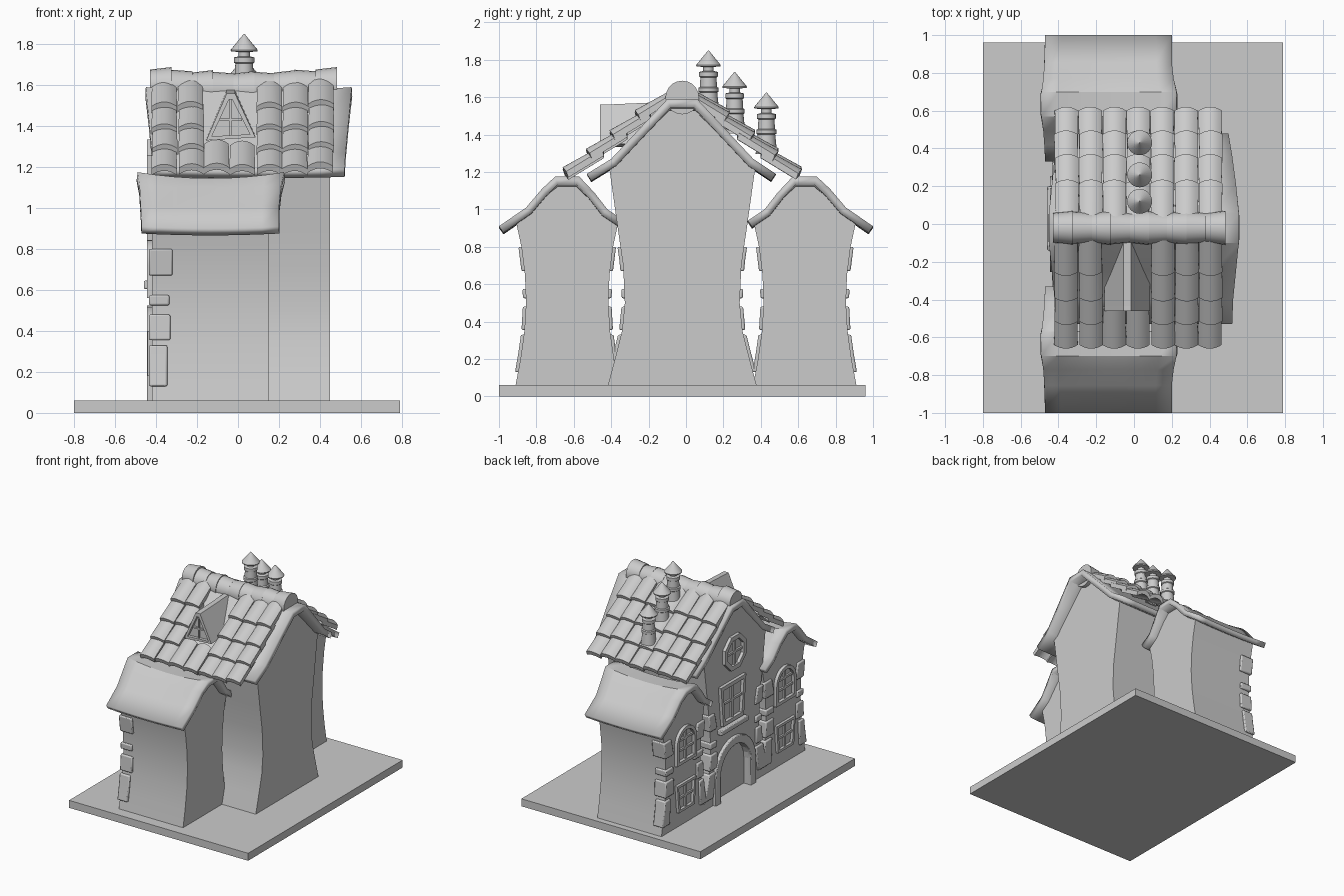
import bpy, bmesh, random
from math import sin, cos, pi, radians

if "Cube" in bpy.data.objects:
    bpy.data.objects.remove(bpy.data.objects["Cube"])
random.seed(4)
FX = -0.42                                   # facade plane (faces -x)


def make(name, verts, faces, recalc=True):
    me = bpy.data.meshes.new(name)
    me.from_pydata(verts, [], faces)
    if recalc:
        bm = bmesh.new()
        bm.from_mesh(me)
        bmesh.ops.recalc_face_normals(bm, faces=bm.faces)
        bm.to_mesh(me)
        bm.free()
    ob = bpy.data.objects.new(name, me)
    bpy.context.collection.objects.link(ob)
    return ob


def loft(name, rings):
    n = len(rings[0])
    faces = [tuple(range(n)), tuple(range((len(rings) - 1) * n, len(rings) * n))]
    for k in range(len(rings) - 1):
        for i in range(n):
            j = (i + 1) % n
            faces.append((k * n + i, k * n + j, k * n + n + j, k * n + n + i))
    return make(name, [p for r in rings for p in r], faces)


def prism(name, pts, x0, x1):
    return loft(name, [[(x, y, z) for y, z in pts] for x in (x0, x1)])


def bevel(ob, w):
    m = ob.modifiers.new("bevel", 'BEVEL')
    m.width, m.segments = w, 2
    m.limit_method = 'ANGLE'


def box(name, x0, x1, y0, y1, z0, z1):
    return prism(name, [(y0, z0), (y1, z0), (y1, z1), (y0, z1)], x0, x1)


def frame(name, outer, inner, x0, x1, closed=True):
    n = len(outer)
    v = [(x, *p) for x in (x0, x1) for ring in (outer, inner) for p in ring]
    f = []
    for i in range(n if closed else n - 1):
        j = (i + 1) % n
        for a, b in ((0, n), (n, 3 * n), (3 * n, 2 * n), (2 * n, 0)):
            f.append((a + i, a + j, b + j, b + i))
    if not closed:
        f += [(0, n, 3 * n, 2 * n), (n - 1, 2 * n - 1, 4 * n - 1, 3 * n - 1)]
    return make(name, v, f)


def half(table, z):
    for (z0, h0), (z1, h1) in zip(table, table[1:]):
        if z <= z1:
            return h0 + (h1 - h0) * (z - z0) / (z1 - z0)
    return table[-1][1]


# ground slab
box("base_slab", -0.80, 0.79, -1.0, 0.96, 0, 0.06)

# pinched walls, given as (height, half width)
WING = [(.05, .278), (.2, .25), (.35, .229), (.5, .22), (.65, .226), (.8, .245), (.94, .275)]
MAIN = [(.05, .40), (.2, .36), (.35, .322), (.5, .307), (.7, .316), (.9, .345), (1.05, .366), (1.22, .39)]


def walls(name, c, table, top, x1):
    t = table + top
    return prism(name, [(c + h, z) for z, h in t] + [(c - h, z) for z, h in reversed(t)], FX, x1)


main_wall = walls("main_walls", -0.02, MAIN, [(1.27, .32), (1.53, .085)], 0.45)
for side, c in (("front", -0.635), ("rear", 0.635)):
    walls(side + "_wing_walls", c, WING, [(.985, .20), (1.07, .13), (1.13, .06)], 0.15)


# kinked roof sheets: (y, z, x start, x end) from eave to eave
def sheet(name, prof, sag, thick):
    n, v, f = 8, [], []
    zm = max(p[1] for p in prof)
    for y, z, a, b in prof:
        for k in range(n + 1):
            t = k / n
            drop = sag * 4 * t * (1 - t) * (1 if z > zm - .03 else .3)
            v.append((a + (b - a) * t, y, z - drop))
    for i in range(len(prof) - 1):
        for k in range(n):
            a = i * (n + 1) + k
            f.append((a, a + 1, a + n + 2, a + n + 1))
    ob = make(name, v, f, False)
    m = ob.modifiers.new("thickness", 'SOLIDIFY')
    m.thickness, m.offset, m.use_even_offset = thick, -1, True


wing_roof = [(-1.0, .91, -.47, .20), (-.855, 1.01, -.475, .20), (-.77, 1.11, -.48, .21),
             (-.70, 1.175, -.49, .225), (-.57, 1.175, -.49, .225), (-.49, 1.09, -.48, .21),
             (-.42, 1.0, -.475, .20), (-.33, .94, -.47, .20)]
sheet("front_wing_roof", wing_roof, .03, .042)
sheet("rear_wing_roof", [(-y, z, a, b) for y, z, a, b in reversed(wing_roof)], .03, .042)
sheet("main_roof", [(-.53, 1.19, -.42, .52), (-.40, 1.27, -.42, .525), (-.25, 1.43, -.435, .54),
                    (-.10, 1.59, -.45, .555), (.06, 1.59, -.45, .555), (.21, 1.43, -.435, .54),
                    (.36, 1.27, -.42, .52), (.48, 1.19, -.42, .50)], .02, .045)


# curved overlapping roof tiles
def tile(name, x, w, side, d, lift):
    def line(q):
        return 1.63 - (q - .08) * .79
    rings = []
    for q, dz, ww in ((d, .012, w), (d - .19, -.022, w * .95)):
        arc = [(-1 + 2 * k / 8) for k in range(9)]
        z = line(q) + dz + lift
        up = [(x + a * ww / 2, -.02 + side * (q + .02 * (1 - a * a) * (q == d)), z - .022 * a * a) for a in arc]
        rings.append(up + [(px, py - side * .012, pz - .032) for px, py, pz in reversed(up)])
    loft(name, rings)


for side in (-1, 1):
    for col in range(7):
        lift = random.uniform(-.006, .012)
        for row, d in enumerate((.62, .495, .37, .235)):
            if side < 0 and col in (2, 3) and row > 0:
                continue                      # opening for the dormer
            tile("roof_tile", -.357 + .127 * col + random.uniform(-.004, .004), .125, side, d, lift)

# round ridge tiles, sagging in the middle
for i in range(9):
    x0 = -.43 + i * .101
    z = 1.578 + .02 * ((i - 4) / 4) ** 2
    r0, r1 = ((.078, .09), (.086, .078))[i % 2]
    loft("ridge_tile", [[(x, -.02 + r * cos(k * pi / 10), z + r * sin(k * pi / 10)) for k in range(20)]
                        for x, r in ((x0, r0), (x0 + .106, r1))])

# capped chimneys
CH = [(.002, 0), (.066, -.078), (.064, -.086), (.028, -.088), (.028, -.11), (.05, -.115), (.05, -.14),
      (.043, -.145), (.046, -.195), (.054, -.2), (.054, -.22), (.047, -.225), (.058, -.33)]
for y, top in ((.12, 1.85), (.26, 1.735), (.43, 1.625)):
    loft("chimney", [[(.03 + r * cos(k * pi / 12), y + r * sin(k * pi / 12), top + h) for k in range(24)]
                     for r, h in CH])

# dormer with triangular window, profile in x-z
D = [(-.155, 1.33), (.085, 1.345), (-.015, 1.56), (-.055, 1.56)]
I = [(-.128, 1.35), (.058, 1.36), (-.028, 1.53), (-.044, 1.53)]
loft("dormer_body", [[(x, -.435, z) for x, z in D], [(x, -.1, z + .015) for x, z in D]])
fr = frame("dormer_frame", D, I, -.46, -.43)
for v in fr.data.vertices:
    x, a, b = v.co
    v.co = (a, x, b)
fr.data.flip_normals()
box("dormer_bar_upright", -.041, -.031, -.45, -.43, 1.35, 1.53)
box("dormer_bar_cross", -.09, .02, -.45, -.43, 1.425, 1.437)

# corner stones wrapping the facade corners
for label, c, table in (("main", -.02, MAIN), ("front_wing", -.635, WING), ("rear_wing", .635, WING)):
    for s in (-1, 1):
        for z0, z1, w in ((.13, .33, .075), (.355, .48, .09), (.525, .575, .085), (.67, .80, .10)):
            zs = [z0, (z0 + z1) / 2, z1]
            inner = random.uniform(.06, .10)
            out = [(c + s * (half(table, z) + .016), z) for z in zs]
            inn = [(c + s * (half(table, z) - inner + .1 * (z - z0)), z) for z in reversed(zs)]
            bevel(prism(label + "_corner_stone", out + inn, FX - .015, FX + w), .008)


# outlines on the facade
def arch(c, z0, spring, r):
    return [(c + r, z0)] + [(c + r * cos(k * pi / 12), spring + r * sin(k * pi / 12))
                            for k in range(13)] + [(c - r, z0)]


def rect(c, z0, z1, w0, w1):
    return [(c - w0, z0), (c + w0, z0), (c + w1, z1), (c - w1, z1)]


def gon(c, z, r):
    return [(c + r * cos((k + .5) * pi / 4), z + r * sin((k + .5) * pi / 4)) for k in range(8)]


def bars(name, c, z0, z1, w, crosses):
    box(name + "_upright_bar", FX - .014, FX + .01, c - .01, c + .01, z0, z1)
    for z in crosses:
        box(name + "_cross_bar", FX - .014, FX + .01, c - w, c + w, z - .009, z + .009)


# arched door set back in the wall
cut = prism("door_cutter", arch(0, .0, .27, .19), FX - .1, FX + .04)
cut.hide_render = True
cut.hide_viewport = True
m = main_wall.modifiers.new("door_recess", 'BOOLEAN')
m.object, m.operation, m.solver = cut, 'DIFFERENCE', 'EXACT'
bevel(frame("door_arch", arch(0, .05, .27, .255), arch(0, .05, .27, .19), FX - .025, FX + .04, False), .006)

# main house windows
frame("main_window_frame", rect(.03, .66, .98, .13, .16), rect(.03, .69, .95, .105, .13), FX - .025, FX + .01)
bars("main_window", .03, .68, .96, .12, (.83,))
bevel(box("main_window_sill", FX - .04, FX + .01, -.14, .20, .605, .645), .006)
frame("attic_window_frame", gon(0, 1.2, .145), gon(0, 1.2, .108), FX - .025, FX + .01)
bars("attic_window", 0, 1.1, 1.3, .105, (1.2,))

# wing windows, arched above and square below
for side, c in (("front", -.64), ("rear", .62)):
    frame(side + "_upper_frame", arch(c, .56, .72, .125), arch(c, .585, .72, .098), FX - .025, FX + .01)
    bars(side + "_upper_window", c, .57, .83, .10, (.67, .75))
    frame(side + "_lower_frame", rect(c, .18, .40, .10, .12), rect(c, .20, .38, .08, .10), FX - .022, FX + .01)
    bars(side + "_lower_window", c, .19, .39, .09, (.29,))

# smooth curved surfaces while keeping sharp edges
bpy.ops.object.select_all(action='DESELECT')
for ob in bpy.context.scene.objects:
    if not ob.hide_render:
        ob.select_set(True)
bpy.context.view_layer.objects.active = main_wall
bpy.ops.object.shade_smooth_by_angle(angle=radians(30))
